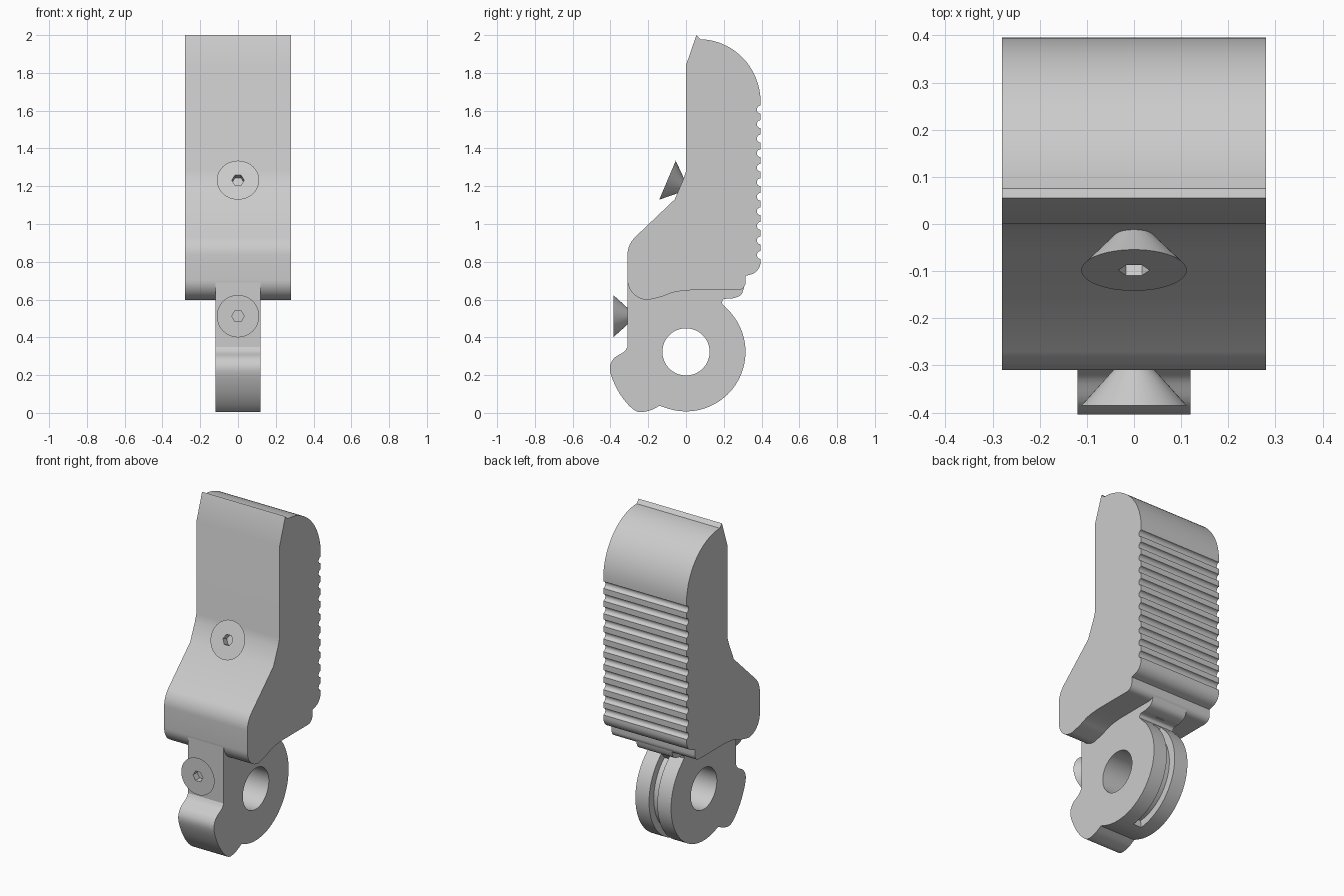
import bpy
import bmesh
from math import sin, cos, radians
from mathutils import Vector

cube = bpy.data.objects.get("Cube")
if cube:
    bpy.data.objects.remove(cube, do_unlink=True)

# Single grey plastic
grey = bpy.data.materials.new("plain_grey")
grey.use_nodes = True
COLOR = (0.6, 0.6, 0.6, 1)
grey.diffuse_color = COLOR
grey.node_tree.nodes["Principled BSDF"].inputs["Base Color"].default_value = COLOR


def arc(cy, cz, ry, rz, a0, a1, n):
    angles = [radians(a0 + (a1 - a0) * i / n) for i in range(n + 1)]
    return [(cy + ry * cos(a), cz + rz * sin(a)) for a in angles]


def smooth(pts, n=5):
    """Smooth curve through the given points."""
    p = [Vector(q) for q in [pts[0]] + pts + [pts[-1]]]
    out = []
    for a, b, c, d in zip(p, p[1:], p[2:], p[3:]):
        for i in range(n):
            t = i / n
            out.append(tuple(0.5 * (2 * b + (c - a) * t + (2 * a - 5 * b + 4 * c - d) * t * t
                                    + (3 * b - a - 3 * c + d) * t ** 3)))
    return out + [tuple(pts[-1])]


def finish(name, bm):
    bmesh.ops.remove_doubles(bm, verts=bm.verts, dist=0.0005)
    bmesh.ops.recalc_face_normals(bm, faces=bm.faces)
    mesh = bpy.data.meshes.new(name)
    bm.to_mesh(mesh)
    bm.free()
    obj = bpy.data.objects.new(name, mesh)
    bpy.context.collection.objects.link(obj)
    mesh.materials.append(grey)
    return obj


def extrude(name, profile, half):
    """Side profile (y, z) extruded across x."""
    bm = bmesh.new()
    face = bm.faces.new([bm.verts.new((-half, y, z)) for y, z in profile])
    new = bmesh.ops.extrude_face_region(bm, geom=[face])["geom"]
    verts = [v for v in new if isinstance(v, bmesh.types.BMVert)]
    bmesh.ops.translate(bm, verts=verts, vec=(2 * half, 0, 0))
    return finish(name, bm)


def select(obj):
    bpy.ops.object.select_all(action='DESELECT')
    obj.select_set(True)
    bpy.context.view_layer.objects.active = obj


def cut(obj, cutter):
    mod = obj.modifiers.new("cut", 'BOOLEAN')
    mod.operation = 'DIFFERENCE'
    mod.solver = 'EXACT'
    mod.object = cutter
    select(obj)
    bpy.ops.object.modifier_apply(modifier=mod.name)
    bpy.data.objects.remove(cutter, do_unlink=True)


def shade(obj):
    select(obj)
    bpy.ops.object.shade_smooth_by_angle(angle=radians(30))


# Fingertip body: front, rounded belly, underside, ribbed grip, domed top
BACK = 0.395
profile = [(0.055, 2.0), (0, 1.84), (0, 1.28), (-0.015, 1.235), (-0.06, 1.13)]
profile += arc(-0.177, 0.835, 0.133, 0.133, 135, 180, 8)
profile += arc(-0.2, 0.705, 0.11, 0.107, 180, 270, 12)
profile += smooth([(-0.2, 0.598), (-0.13, 0.615), (-0.06, 0.64), (0.03, 0.65)])
profile += arc(0.275, 0.69, 0.04, 0.04, 270, 360, 6)
profile += [(0.315, 0.725)]
profile += arc(0.325, 0.8, 0.07, 0.07, 280, 360, 8)
for i in range(11):
    profile += arc(BACK, 0.836 + 0.077 * i, 0.02, 0.021, 270, 90, 8)
profile += arc(0.07, 1.645, 0.325, 0.333, 0, 89, 20)
body = extrude("fingertip_body", profile, 0.28)
shade(body)

# Knuckle: hinge disc, heel stop and neck
profile = [(-0.309, 0.74), (-0.309, 0.37)]
profile += smooth([(-0.309, 0.35), (-0.33, 0.322), (-0.385, 0.285), (-0.402, 0.22),
                   (-0.35, 0.1), (-0.27, 0.012), (-0.2, 0.01), (-0.14, 0.038)])
profile += arc(0, 0.323, 0.315, 0.315, 252, 408, 40)
profile += smooth([(0.19, 0.58), (0.2, 0.602), (0.25, 0.607), (0.295, 0.63), (0.314, 0.7)])
profile += [(0.314, 0.72)]
knuckle = extrude("knuckle", profile, 0.12)

# Pin hole and cord groove around the back
cut(knuckle, extrude("pin_hole_cutter", arc(0, 0.323, 0.125, 0.125, 0, 354, 59), 0.3))
groove = arc(0, 0.323, 0.27, 0.27, -85, 52, 32) + arc(0, 0.323, 0.36, 0.36, 52, -85, 32)
cut(knuckle, extrude("groove_cutter", groove, 0.028))
shade(knuckle)


# Countersunk screws with hex sockets
def frustum(name, sides, r_in, r_out, depth, centre, normal):
    bm = bmesh.new()
    bmesh.ops.create_cone(bm, cap_ends=True, segments=sides,
                          radius1=r_in, radius2=r_out, depth=depth)
    turn = Vector(normal).to_track_quat('Z', 'X').to_matrix()
    bmesh.ops.rotate(bm, verts=bm.verts, cent=(0, 0, 0), matrix=turn)
    bmesh.ops.translate(bm, verts=bm.verts, vec=centre)
    return finish(name, bm)


def screw(name, head, normal):
    n = Vector(normal).normalized()
    head = Vector(head)
    obj = frustum(name, 48, 0.035, 0.112, 0.085, head - n * 0.0425, n)
    cut(obj, frustum("socket_cutter", 6, 0.033, 0.033, 0.08, head, n))
    shade(obj)


screw("lower_screw", (0, -0.385, 0.512), (0, -1, 0))
screw("upper_screw", (0, -0.098, 1.232), (0, -0.92, 0.39))
